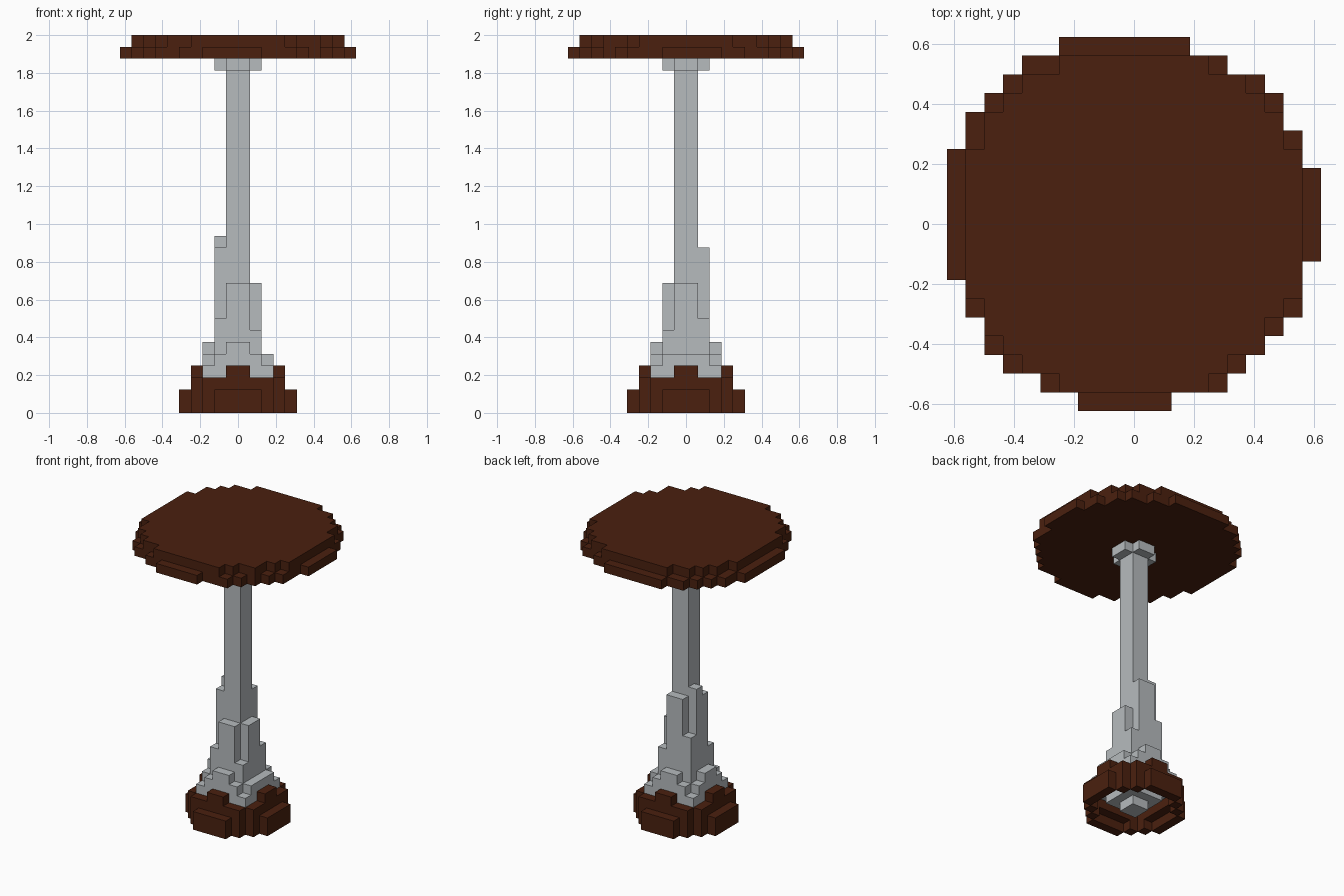
import bpy, bmesh
from mathutils import Vector

U = 1 / 16  # edge length of one block

cube = bpy.data.objects.get("Cube")
if cube:
    bpy.data.objects.remove(cube, do_unlink=True)


def material(name, rgb):
    m = bpy.data.materials.new(name)
    m.use_nodes = True
    m.diffuse_color = (*rgb, 1)
    bsdf = m.node_tree.nodes["Principled BSDF"]
    bsdf.inputs["Base Color"].default_value = (*rgb, 1)
    bsdf.inputs["Roughness"].default_value = 0.8
    return m


brown = material("dark_brown_wood", (0.069, 0.0144, 0.0046))
grey = material("pale_grey_metal", (0.468, 0.497, 0.515))


def block(x0, x1, y0, y1, z0, z1):
    return {(x, y, z) for x in range(x0, x1) for y in range(y0, y1) for z in range(z0, z1)}


def skin(name, cells, mat):
    """Outer surface of a set of blocks, with flat areas merged."""
    bm = bmesh.new()
    for c in cells:
        centre = Vector(c) + Vector((0.5, 0.5, 0.5))
        for axis in range(3):
            for sign in (-1, 1):
                n = Vector((0, 0, 0))
                n[axis] = sign
                if tuple(int(v) for v in Vector(c) + n) in cells:
                    continue
                a = Vector((0, 0, 0))
                a[(axis + 1) % 3] = 0.5
                b = n.cross(a)
                mid = centre + n / 2
                corners = (mid - a - b, mid + a - b, mid + a + b, mid - a + b)
                bm.faces.new([bm.verts.new(p * U) for p in corners])
    bmesh.ops.remove_doubles(bm, verts=bm.verts, dist=U / 100)
    bmesh.ops.dissolve_limit(bm, angle_limit=0.01, verts=bm.verts, edges=bm.edges)
    mesh = bpy.data.meshes.new(name)
    bm.to_mesh(mesh)
    bm.free()
    mesh.materials.append(mat)
    ob = bpy.data.objects.new(name, mesh)
    bpy.context.collection.objects.link(ob)


def ring(i):
    """Distance of a cell from the middle line."""
    return i if i >= 0 else -1 - i


# Round table top: (left, right) ends of each row, from front to back
middle_low = [(-10, 9)] + [(-10, 10)] * 5 + [(-10, 9)]
low_rows = [(-3, 2), (-5, 5), (-7, 6), (-8, 7), (-8, 8), (-9, 9), (-9, 9),
            *middle_low[:1], *[(-10, 10)] * 5, *middle_low[-1:],
            (-9, 9), (-9, 8), (-8, 8), (-7, 7), (-6, 5), (-4, 3)]
high_rows = [(-4, 4), (-6, 5), (-7, 7), (-8, 7), (-8, 8), *[(-9, 9)] * 8,
             (-8, 8), (-8, 8), (-7, 7), (-6, 6), (-4, 4)]
top = set()
for rows, y0, z in ((low_rows, -10, 30), (high_rows, -9, 31)):
    for k, (a, b) in enumerate(rows):
        top |= block(a, b, y0 + k, y0 + k + 1, z, z + 1)
skin("table_top", top, brown)

# Post with a cross-shaped collar below the top
post = block(-1, 1, -1, 1, 0, 30)
post |= block(-2, 2, -1, 1, 29, 30) | block(-1, 1, -2, 2, 29, 30)

# Uneven ribs against the post
post |= block(-1, 1, -2, -1, 1, 11)   # front
post |= block(1, 2, -1, 1, 1, 11)     # +x side
post |= block(-1, 1, 1, 2, 1, 14)     # back
post |= block(-2, -1, -1, 0, 1, 14) | block(-2, -1, 0, 1, 1, 15)
for x, y, h in ((-2, -2, 8), (1, -2, 7), (1, 1, 8), (-2, 1, 10)):
    post |= block(x, x + 1, y, y + 1, 1, h)

# Stepped foot of the post
for x in range(-3, 3):
    for y in range(-3, 3):
        if max(ring(x), ring(y)) == 2:
            h = 6 - min(ring(x), ring(y))
            if x == 2:
                h = min(h, 5)
            post |= block(x, x + 1, y, y + 1, 2, h)
skin("post", post, grey)

# Hollow base around the foot
base = set()
for x in range(-5, 5):
    for y in range(-5, 5):
        far, near = max(ring(x), ring(y)), min(ring(x), ring(y))
        if far == 4 and near < 2:
            base |= block(x, x + 1, y, y + 1, 0, 2)
        elif far == 3 and near < 3:
            base |= block(x, x + 1, y, y + 1, 1 if near < 2 else 0, 4 if near == 0 else 3)
skin("base", base, brown)
